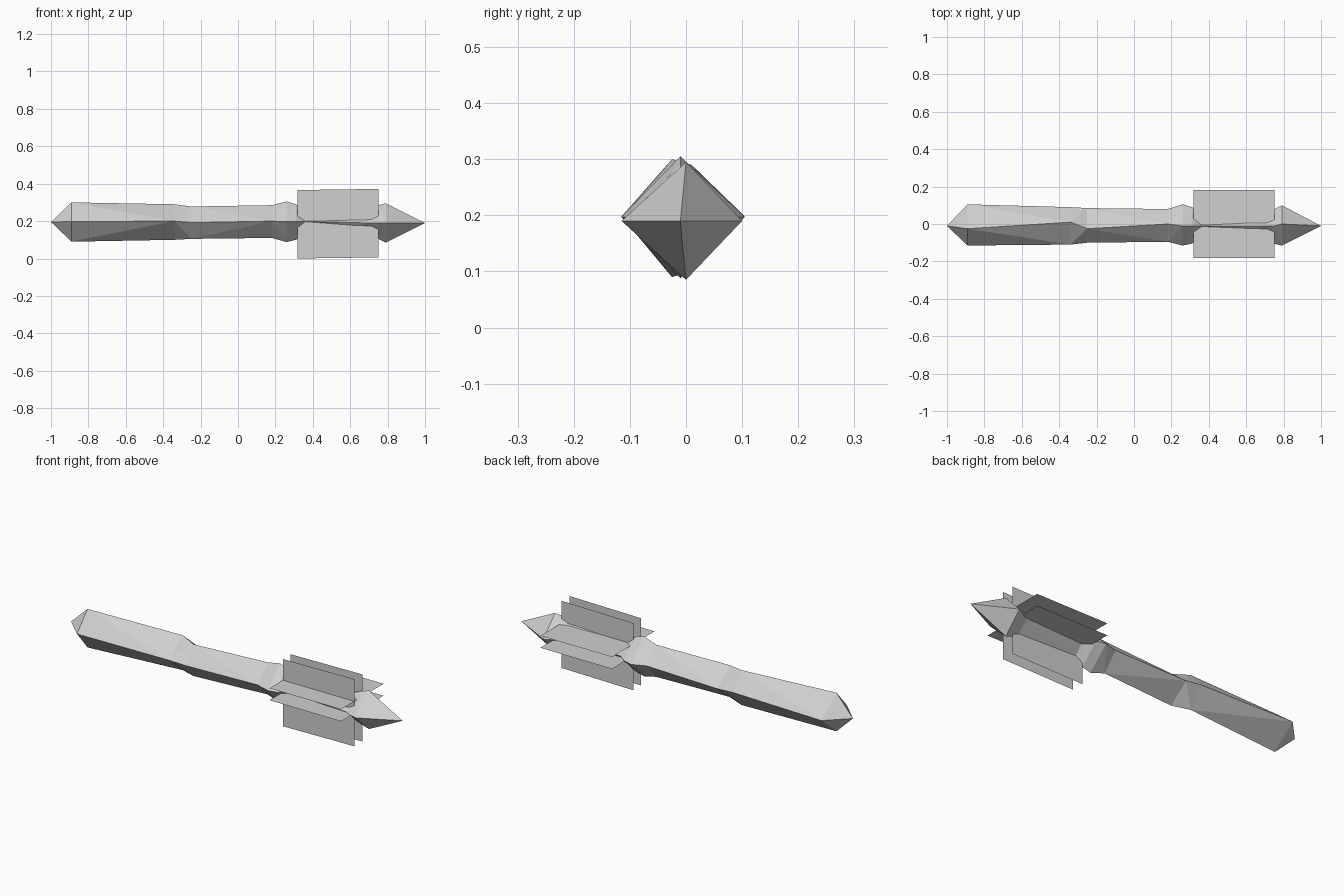
import bpy
import bmesh

cube = bpy.data.objects.get("Cube")
if cube:
    bpy.data.objects.remove(cube, do_unlink=True)

steel = bpy.data.materials.new("light_grey_steel")
steel.use_nodes = True
GREY = (0.63, 0.63, 0.63, 1)
steel.diffuse_color = GREY
steel.node_tree.nodes["Principled BSDF"].inputs["Base Color"].default_value = GREY


def finish(bm, name):
    mesh = bpy.data.meshes.new(name)
    bm.to_mesh(mesh)
    bm.free()
    mesh.materials.append(steel)
    obj = bpy.data.objects.new(name, mesh)
    bpy.context.collection.objects.link(obj)
    return obj


def loft(name, start_tip, sections, end_tip):
    """Four-sided spindle: each section is x, top, bottom, front, back, ridge y, ridge z."""
    bm = bmesh.new()
    rings = []
    for x, top, bottom, front, back, ry, rz in sections:
        corners = ((ry, top), (front, rz), (ry, bottom), (back, rz))
        rings.append([bm.verts.new((x, y, z)) for y, z in corners])
    first, last = bm.verts.new(start_tip), bm.verts.new(end_tip)
    for i in range(4):
        j = (i + 1) % 4
        bm.faces.new((first, rings[0][j], rings[0][i]))
        bm.faces.new((last, rings[-1][i], rings[-1][j]))
        for a, b in zip(rings, rings[1:]):
            bm.faces.new((a[i], a[j], b[j], b[i]))
    bmesh.ops.triangulate(bm, faces=bm.faces[:])
    bmesh.ops.recalc_face_normals(bm, faces=bm.faces[:])
    return finish(bm, name)


# Faceted shaft with grip, collar, slim neck and pointed end
loft("shaft", (-1, -0.01, 0.195), [
    (-0.89, 0.30, 0.09, -0.115, 0.105, -0.025, 0.198),
    (-0.34, 0.29, 0.10, -0.11, 0.09, 0.01, 0.2),
    (-0.25, 0.278, 0.105, -0.1, 0.085, -0.025, 0.192),
    (0.18, 0.285, 0.11, -0.095, 0.08, 0, 0.2),
    (0.26, 0.305, 0.088, -0.115, 0.105, -0.01, 0.197),
    (0.31, 0.29, 0.1, -0.105, 0.09, -0.01, 0.197),
    (0.36, 0.254, 0.13, -0.069, 0.055, -0.01, 0.198),
    (0.71, 0.268, 0.12, -0.085, 0.065, -0.01, 0.19),
    (0.75, 0.285, 0.105, -0.105, 0.08, -0.01, 0.19),
    (0.79, 0.295, 0.085, -0.115, 0.1, 0, 0.19),
], (1, -0.01, 0.19))


# Thin flange plates crossing the head
def plate(name, corners):
    bm = bmesh.new()
    bm.faces.new([bm.verts.new(c) for c in corners])
    finish(bm, name)


X0, X1, HALF, TALL = 0.318, 0.75, 0.183, 0.372
for name, z in (("upper", 0.251), ("middle", 0.186)):
    plate(name + "_flange", [(X0, -HALF, z), (X1, -HALF, z), (X1, HALF, z), (X0, HALF, z)])
for name, y in (("front", -0.068), ("centre", 0)):
    plate(name + "_flange", [(X0, y, 0), (X1, y, 0.006), (X1, y, TALL), (X0, y, TALL - 0.006)])
